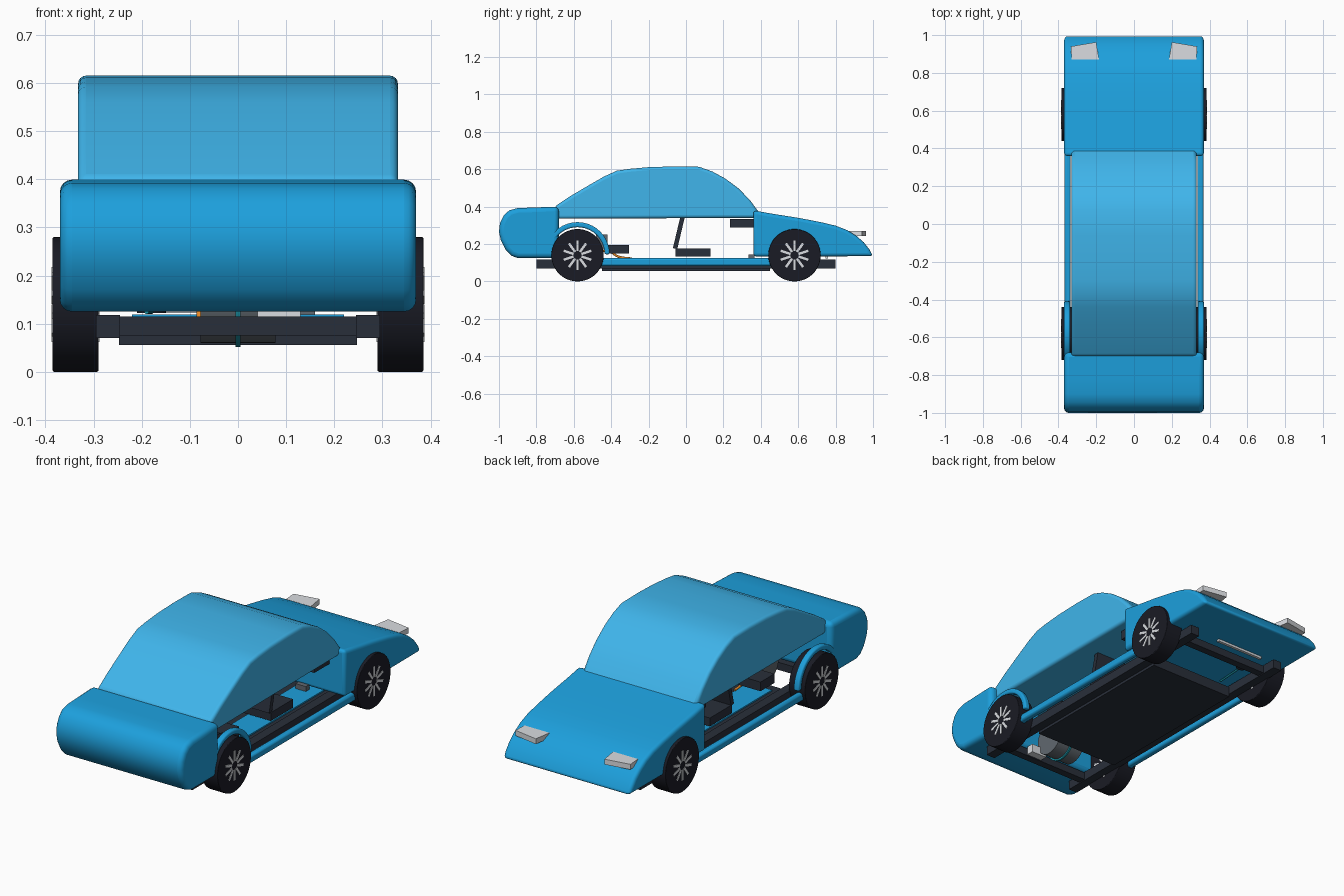
import bpy, bmesh
from math import sin, cos, pi, radians
from mathutils import Vector, Matrix

if "Cube" in bpy.data.objects:
    bpy.data.objects.remove(bpy.data.objects["Cube"])


def material(name, r, g, b):
    m = bpy.data.materials.new(name)
    m.diffuse_color = (r, g, b, 1)
    m.use_nodes = True
    m.node_tree.nodes["Principled BSDF"].inputs["Base Color"].default_value = m.diffuse_color
    return m


BLUE = material("blue_paint", 0.012, 0.35, 0.72)
GLASS = material("light_blue", 0.05, 0.46, 0.83)
TYRE = material("tyre_black", 0.01, 0.011, 0.018)
DARK = material("dark_slate", 0.022, 0.028, 0.042)
TEAL = material("teal", 0.01, 0.28, 0.36)
SILVER = material("silver", 0.7, 0.72, 0.75)
GREY = material("metal_grey", 0.12, 0.14, 0.16)
ORANGE = material("orange", 0.8, 0.25, 0.02)


def finish(name, bm, mat, bevel=0, segments=3, smooth=35):
    bmesh.ops.recalc_face_normals(bm, faces=bm.faces)
    me = bpy.data.meshes.new(name)
    bm.to_mesh(me)
    bm.free()
    me.materials.append(mat)
    ob = bpy.data.objects.new(name, me)
    bpy.context.collection.objects.link(ob)
    if bevel:
        mod = ob.modifiers.new("bevel", "BEVEL")
        mod.width, mod.segments = bevel, segments
        mod.limit_method, mod.angle_limit = "ANGLE", radians(50)
    bpy.ops.object.select_all(action="DESELECT")
    ob.select_set(True)
    bpy.context.view_layer.objects.active = ob
    bpy.ops.object.shade_smooth_by_angle(angle=radians(smooth))
    return ob


def side_profile(name, pts, x0, x1, mat, bevel=0, segments=3):
    """Extrude a (y, z) outline from x0 to x1."""
    bm = bmesh.new()
    face = bm.faces.new([bm.verts.new((x0, y, z)) for y, z in pts])
    new = bmesh.ops.extrude_face_region(bm, geom=[face])["geom"]
    bmesh.ops.translate(bm, vec=(x1 - x0, 0, 0),
                        verts=[v for v in new if isinstance(v, bmesh.types.BMVert)])
    return finish(name, bm, mat, bevel, segments)


def box(name, x, y, z, mat, bevel=0):
    (x0, x1), (y0, y1), (z0, z1) = x, y, z
    return side_profile(name, [(y0, z0), (y1, z0), (y1, z1), (y0, z1)], x0, x1, mat, bevel, 2)


def cylinder(name, centre, radius, length, mat, axis="X", sides=48, bevel=0):
    bm = bmesh.new()
    rot = Matrix.Rotation(pi / 2, 4, "Y") if axis == "X" else Matrix()
    bmesh.ops.create_cone(bm, cap_ends=True, segments=sides, radius1=radius, radius2=radius,
                          depth=length, matrix=Matrix.Translation(centre) @ rot)
    return finish(name, bm, mat, bevel)


def tube(name, pts, radius, mat):
    cu = bpy.data.curves.new(name, "CURVE")
    cu.dimensions, cu.bevel_depth, cu.use_fill_caps = "3D", radius, True
    sp = cu.splines.new("BEZIER")
    sp.bezier_points.add(len(pts) - 1)
    for bp, p in zip(sp.bezier_points, pts):
        bp.co = p
        bp.handle_left_type = bp.handle_right_type = "AUTO"
    cu.materials.append(mat)
    ob = bpy.data.objects.new(name, cu)
    bpy.context.collection.objects.link(ob)


# Main body masses
side_profile("blunt_end_body", [
    (-0.68, 0.125), (-0.90, 0.125), (-0.935, 0.138), (-0.965, 0.17), (-0.99, 0.22),
    (-1.0, 0.265), (-0.995, 0.31), (-0.975, 0.352), (-0.945, 0.38), (-0.90, 0.392),
    (-0.82, 0.395), (-0.68, 0.40)], -0.37, 0.37, BLUE, 0.025, 4)
side_profile("sloping_hood", [
    (0.36, 0.133), (0.36, 0.38), (0.46, 0.362), (0.60, 0.34), (0.72, 0.317),
    (0.80, 0.298), (0.86, 0.275), (0.91, 0.244), (0.95, 0.21), (0.98, 0.172),
    (1.0, 0.135)], -0.37, 0.37, BLUE, 0.018, 4)
side_profile("cabin_top", [
    (-0.70, 0.335), (-0.70, 0.402), (-0.62, 0.455), (-0.53, 0.508), (-0.44, 0.56),
    (-0.37, 0.592), (-0.30, 0.602), (-0.20, 0.611), (-0.06, 0.615), (0.07, 0.613),
    (0.14, 0.588), (0.21, 0.55), (0.28, 0.498), (0.34, 0.437), (0.39, 0.37),
    (0.385, 0.34)], -0.332, 0.332, GLASS, 0.016, 4)

# Chassis
box("floor_pan", (-0.247, 0.247), (-0.45, 0.45), (0.056, 0.112), DARK)
for s, side in ((-1, "left"), (1, "right")):
    box("chassis_rail_" + side, sorted((s * 0.245, s * 0.295)), (-0.80, 0.80), (0.07, 0.118), DARK)
    box("sill_" + side, sorted((s * 0.335, s * 0.368)), (-0.47, 0.47), (0.083, 0.124), BLUE, 0.01)
    box("floor_panel_" + side, sorted((s * 0.08, s * 0.22)), (-0.40, 0.40), (0.11, 0.119), BLUE)
for i, y in enumerate((-0.70, 0.70)):
    box(f"crossmember_{i}", (-0.25, 0.25), (y - 0.02, y + 0.02), (0.075, 0.115), DARK)

# Wheels with ten spokes, and wheel arches
for s, side in ((-1, "left"), (1, "right")):
    for y, end in ((-0.58, "front"), (0.58, "back")):
        tag = f"{end}_{side}"
        cylinder("tyre_" + tag, Vector((s * 0.3375, y, 0.14)), 0.14, 0.095, TYRE, bevel=0.003)
        bm = bmesh.new()
        for k in range(10):
            m = (Matrix.Translation((s * 0.3375, y, 0.14)) @ Matrix.Rotation(k * pi / 5, 4, "X")
                 @ Matrix.Translation((0, 0, 0.05)) @ Matrix.Diagonal((0.099, 0.013, 0.056, 1)))
            bmesh.ops.create_cube(bm, size=1, matrix=m)
        finish("spokes_" + tag, bm, SILVER)
        ang = [pi * i / 20 for i in range(21)]
        arch = [(y + 0.172 * cos(a), 0.145 + 0.172 * sin(a)) for a in ang]
        arch += [(y + 0.145 * cos(a), 0.145 + 0.145 * sin(a)) for a in reversed(ang)]
        side_profile("wheel_arch_" + tag, arch, s * 0.338, s * 0.37, BLUE, 0.008, 3)

# Headlights: wedge prisms on the sloping nose
for s, side in ((-1, "left"), (1, "right")):
    bm = bmesh.new()
    plan = [(0.185, 0.87), (0.20, 0.963), (0.335, 0.94), (0.33, 0.87)]
    low = [bm.verts.new((s * x, y, 0.242)) for x, y in plan]
    top = [bm.verts.new((s * x, y, 0.27)) for x, y in plan]
    bm.faces.new(low)
    bm.faces.new(top)
    for i in range(4):
        j = (i + 1) % 4
        bm.faces.new((low[i], low[j], top[j], top[i]))
    finish("headlight_" + side, bm, SILVER)

# Cabin interior
for s, side in ((-1, "left"), (1, "right")):
    x = sorted((s * 0.05, s * 0.23))
    box("seat_cushion_" + side, x, (-0.055, 0.13), (0.132, 0.176), DARK)
    side_profile("seat_back_" + side, [(-0.07, 0.178), (-0.047, 0.172), (-0.008, 0.338),
                                       (-0.032, 0.338)], x[0], x[1], DARK)
box("rear_bench", (-0.22, 0.22), (-0.42, -0.305), (0.148, 0.196), DARK)
box("dashboard", (-0.28, 0.28), (0.235, 0.37), (0.287, 0.335), DARK)
box("pedal_box", (0.10, 0.16), (0.335, 0.365), (0.118, 0.145), GREY)

# Mechanical parts underneath
cylinder("drum_tank", Vector((0, -0.57, 0.15)), 0.09, 0.155, GREY)
cylinder("tank_strap", Vector((0, -0.57, 0.15)), 0.099, 0.01, TEAL)
box("gear_case", (0.04, 0.13), (-0.68, -0.64), (0.08, 0.125), SILVER)
box("control_unit", (-0.06, 0.06), (-0.48, -0.42), (0.17, 0.25), GREY)
tube("orange_cable", [(-0.08, -0.50, 0.10), (-0.08, -0.43, 0.165), (-0.08, -0.36, 0.132),
                      (-0.08, -0.29, 0.122)], 0.006, ORANGE)
tube("coolant_line", [(-0.19, 0.45, 0.125), (-0.18, 0.60, 0.125)], 0.005, TEAL)
box("cooler_bar", (-0.20, 0.08), (0.745, 0.76), (0.122, 0.14), SILVER)
box("pump_box", (0.0, 0.07), (0.62, 0.67), (0.122, 0.14), DARK)
cylinder("reservoir_cap", Vector((-0.18, 0.63, 0.13)), 0.03, 0.016, DARK, axis="Z", sides=24)
